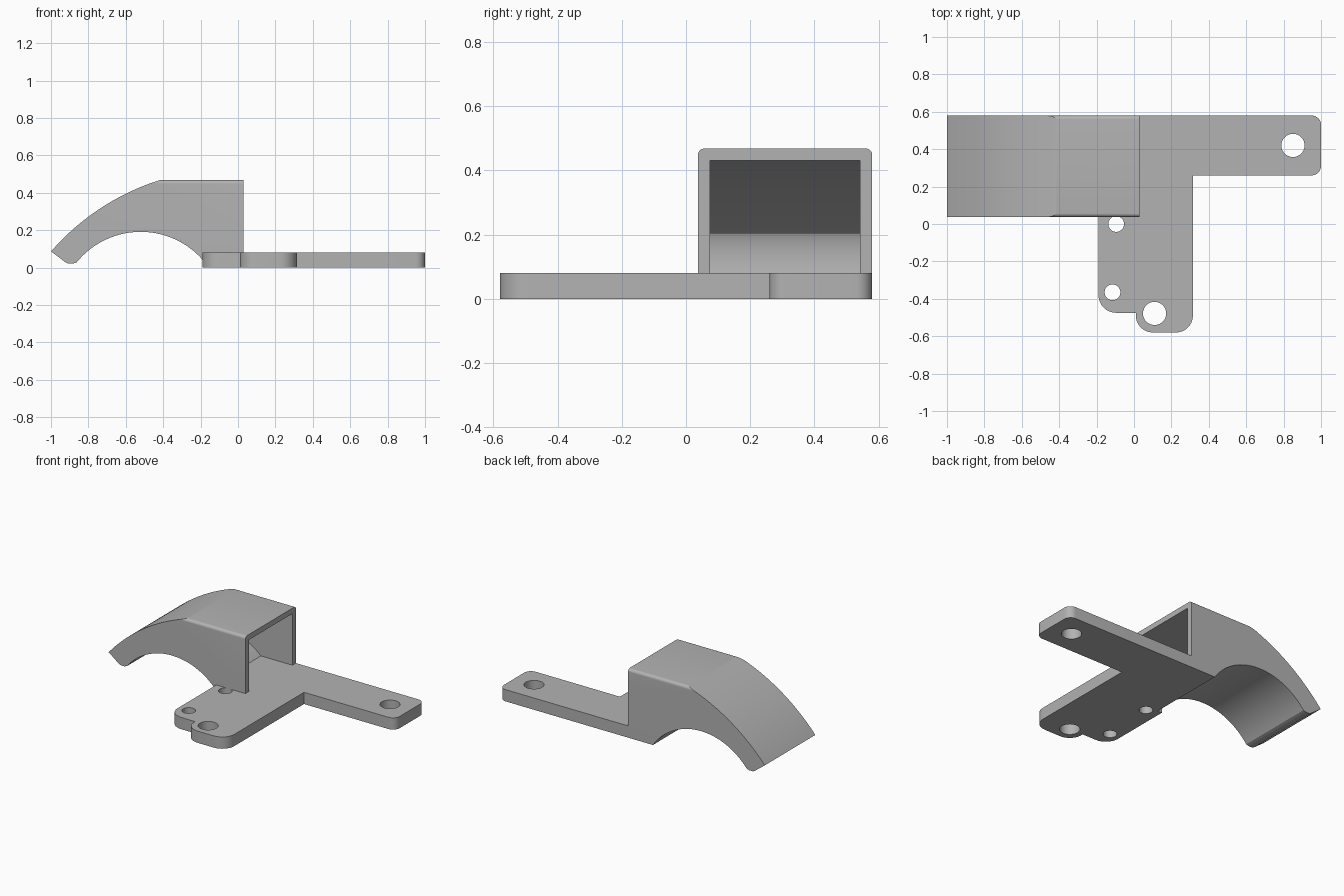
import bpy, bmesh
from math import radians, sin, cos, atan2, pi
from mathutils import Vector

cube = bpy.data.objects.get("Cube")
if cube:
    bpy.data.objects.remove(cube, do_unlink=True)

grey = bpy.data.materials.new("matte grey plastic")
grey.use_nodes = True
colour = (0.45, 0.45, 0.45, 1)
grey.diffuse_color = colour
grey.node_tree.nodes["Principled BSDF"].inputs["Base Color"].default_value = colour


def prism(name, outline, axis, start, end):
    """Extrude a flat outline along an axis."""
    place = {"x": lambda u, v, w: (w, u, v),
             "y": lambda u, v, w: (u, w, v),
             "z": lambda u, v, w: (u, v, w)}[axis]
    bm = bmesh.new()
    face = bm.faces.new([bm.verts.new(place(u, v, start)) for u, v in outline])
    grown = bmesh.ops.extrude_face_region(bm, geom=[face])["geom"]
    moved = [g for g in grown if isinstance(g, bmesh.types.BMVert)]
    bmesh.ops.translate(bm, verts=moved, vec=place(0, 0, end - start))
    bmesh.ops.recalc_face_normals(bm, faces=bm.faces)
    mesh = bpy.data.meshes.new(name)
    bm.to_mesh(mesh)
    bm.free()
    obj = bpy.data.objects.new(name, mesh)
    bpy.context.collection.objects.link(obj)
    mesh.materials.append(grey)
    return obj


def rounded(corners, steps=8):
    """Outline from (x, y, radius) right-angle corners."""
    points = []
    for i, (x, y, r) in enumerate(corners):
        here = Vector((x, y))
        if not r:
            points.append((x, y))
            continue
        a = (Vector(corners[i - 1][:2]) - here).normalized() * r
        b = (Vector(corners[(i + 1) % len(corners)][:2]) - here).normalized() * r
        for k in range(steps + 1):
            t = k / steps * pi / 2
            points.append(tuple(here + a * (1 - sin(t)) + b * (1 - cos(t))))
    return points


def arc(centre, radius, first, last, steps=32):
    """Arc points between two angles in radians."""
    angles = [first + (last - first) * k / steps for k in range(steps + 1)]
    return [(centre[0] + radius * cos(t), centre[1] + radius * sin(t)) for t in angles]


def angle(centre, x, z):
    return atan2(z - centre[1], x - centre[0])


def combine(obj, tool, operation):
    mod = obj.modifiers.new(operation, "BOOLEAN")
    mod.operation, mod.solver, mod.object = operation, "EXACT", tool
    bpy.context.view_layer.objects.active = obj
    bpy.ops.object.modifier_apply(modifier=mod.name)
    bpy.data.objects.remove(tool, do_unlink=True)


FRONT, BACK, TOP, PLATE = 0.037, 0.58, 0.468, 0.08
WEDGE = -0.157

# Mounting plate: long arm, front tab and small side tab
plate = prism("mounting_plate", rounded([
    (WEDGE, BACK, 0), (1, BACK, 0.05), (1, 0.26, 0.05), (0.315, 0.26, 0),
    (0.315, -0.58, 0.09), (0.01, -0.58, 0.09), (0.01, -0.475, 0),
    (-0.19, -0.475, 0.095), (-0.19, FRONT, 0), (WEDGE, FRONT, 0)]), "z", 0, PLATE)

# Screw holes
for x, y, r in [(0.85, 0.42, 0.062), (0.11, -0.478, 0.062),
                (-0.115, -0.365, 0.042), (-0.095, 0, 0.042)]:
    hole = prism("hole_cutter", arc((x, y), r, 0, 2 * pi, 48)[:-1], "z", -0.1, 0.2)
    combine(plate, hole, "DIFFERENCE")

# Curved duct: outer arc above, round arch below
arch, crown = (-0.52, -0.25), (-0.033, -0.753)
outer = arc(crown, 1.28, angle(crown, -1, 0.087), angle(crown, -0.41, TOP))
under = arc(arch, 0.441, angle(arch, WEDGE, 0), angle(arch, -0.865, 0.03), 48)
duct = prism("air_duct", outer + [(0.03, TOP), (0.03, PLATE), (WEDGE, PLATE)] + under
             + [(-0.88, 0.022), (-0.91, 0.022), (-0.925, 0.03)], "y", FRONT, BACK)

# Softened edges along the flat top
envelope = prism("round_cutter", rounded([
    (FRONT, -0.2, 0), (BACK, -0.2, 0), (BACK, TOP, 0.02), (FRONT, TOP, 0.02)]),
    "x", -1.2, 0.2)
combine(duct, envelope, "INTERSECT")

# Hollow channel from the square inlet to the slot at the tip
floor = arc(arch, 0.455, angle(arch, -0.207, PLATE), angle(arch, -0.81, 0.101), 40)
ceiling = arc(crown, 1.245, angle(crown, -1, 0.035), angle(crown, -0.4, 0.43))
channel = prism("channel_cutter", [(0.1, 0.07), (-0.15, 0.07), (-0.15, PLATE)] + floor
                + [(-0.925, 0.032), (-0.95, -0.01)] + ceiling + [(0.1, 0.43)],
                "y", 0.075, 0.542)
combine(duct, channel, "DIFFERENCE")

# Smooth curves, crisp corners
for obj in (plate, duct):
    bpy.ops.object.select_all(action="DESELECT")
    obj.select_set(True)
    bpy.context.view_layer.objects.active = obj
    bpy.ops.object.shade_smooth_by_angle(angle=radians(14))
